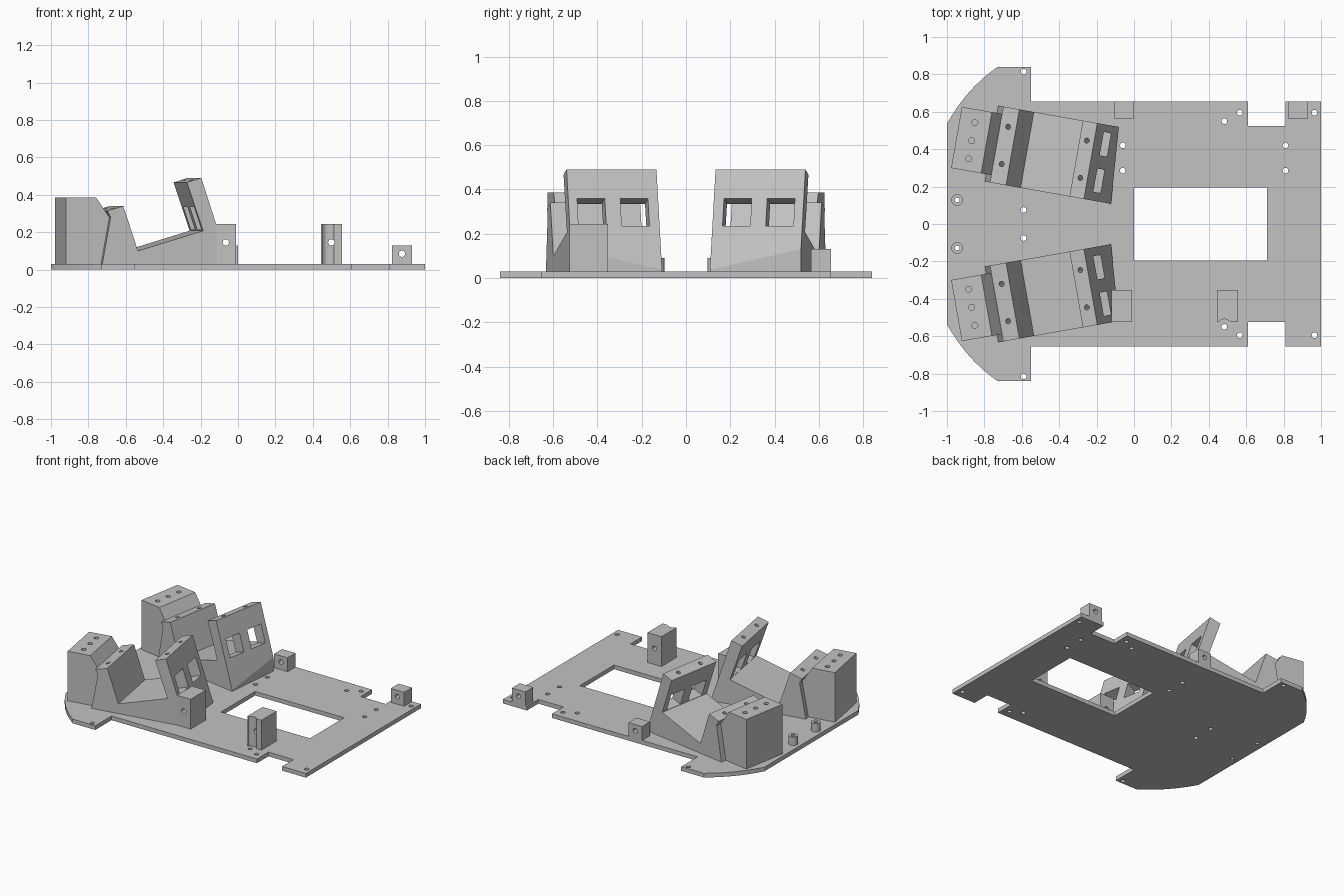
import bpy, bmesh, math
from mathutils import Matrix, Vector

if "Cube" in bpy.data.objects:
    bpy.data.objects.remove(bpy.data.objects["Cube"], do_unlink=True)

grey = bpy.data.materials.new("plain grey")
grey.use_nodes = True
grey.diffuse_color = (0.54, 0.54, 0.54, 1)
grey.node_tree.nodes["Principled BSDF"].inputs["Base Color"].default_value = grey.diffuse_color

YAW, TILT = math.radians(10), math.radians(18)
PLATE = 0.03
LEAN = Matrix.Rotation(-TILT, 4, 'Y')


def make(name, bm):
    bmesh.ops.recalc_face_normals(bm, faces=bm.faces)
    mesh = bpy.data.meshes.new(name)
    bm.to_mesh(mesh)
    bm.free()
    mesh.materials.append(grey)
    obj = bpy.data.objects.new(name, mesh)
    bpy.context.collection.objects.link(obj)
    return obj


def prism(points, offset):
    """Extrude a closed outline of 3D points."""
    bm = bmesh.new()
    face = bm.faces.new([bm.verts.new(p) for p in points])
    new = bmesh.ops.extrude_face_region(bm, geom=[face])["geom"]
    verts = [g for g in new if isinstance(g, bmesh.types.BMVert)]
    bmesh.ops.translate(bm, verts=verts, vec=offset)
    return bm


def add_box(bm, centre, size, rot=Matrix()):
    bmesh.ops.create_cube(bm, size=1, matrix=Matrix.Translation(centre) @ rot
                          @ Matrix.Diagonal((*size, 1)))


def add_rod(bm, centre, radius, length, rot=Matrix()):
    bmesh.ops.create_cone(bm, cap_ends=True, segments=20, radius1=radius, radius2=radius,
                          depth=length, matrix=Matrix.Translation(centre) @ rot)


def cut(obj, cutter_bm):
    """Subtract the cutters and bake the result."""
    cutter = make("cutter", cutter_bm)
    cutter.hide_render = True
    mod = obj.modifiers.new("cut", 'BOOLEAN')
    mod.operation, mod.solver, mod.object = 'DIFFERENCE', 'EXACT', cutter
    bpy.context.view_layer.update()
    deps = bpy.context.evaluated_depsgraph_get()
    baked = bpy.data.meshes.new_from_object(obj.evaluated_get(deps))
    obj.modifiers.clear()
    obj.data = baked
    bpy.data.objects.remove(cutter, do_unlink=True)


def place_pair(obj, name):
    """Turn a part into its place and make the mirrored twin."""
    obj.data.transform(Matrix.Rotation(-YAW, 4, 'Z'))
    twin = obj.copy()
    twin.data = obj.data.copy()
    twin.data.transform(Matrix.Diagonal((1, -1, 1, 1)))
    twin.data.flip_normals()
    bpy.context.collection.objects.link(twin)
    obj.name, twin.name = "back_" + name, "front_" + name


# Base plate: half outline with a rounded shoulder, then mirrored
half = []
for i in range(9):
    t = i / 8
    a, b, c = Vector((-1, 0.535)), Vector((-0.9, 0.72)), Vector((-0.73, 0.84))
    half.append(a * (1 - t) ** 2 + b * 2 * t * (1 - t) + c * t * t)
half += [(-0.55, 0.84), (-0.55, 0.655), (0.61, 0.655), (0.61, 0.525),
         (0.81, 0.525), (0.81, 0.655), (1, 0.655)]
outline = [(x, y, 0) for x, y in half] + [(x, -y, 0) for x, y in reversed(half)]
plate = make("base_plate", prism(outline, (0, 0, PLATE)))
holes = bmesh.new()
add_box(holes, (0.355, 0, 0), (0.71, 0.39, 0.2))
for x, y in [(-0.59, 0.815), (-0.59, 0.075), (0.565, 0.595), (0.965, 0.595), (0.483, 0.55)]:
    for s in (1, -1):
        add_rod(holes, (x, s * y, 0), 0.015, 0.2)
for x in (-0.06, 0.81):
    for y in (0.42, 0.285):
        add_rod(holes, (x, y, 0), 0.015, 0.2)
for s in (1, -1):
    add_rod(holes, (-0.945, s * 0.128, 0), 0.013, 0.2)
cut(plate, holes)

# Tilted cradles with a leaning wall at each end
V0, V1 = 0.085, 0.497
profile = [(-0.826, 0.02), (-0.779, 0.28), (-0.797, 0.315), (-0.71, 0.34), (-0.631, 0.1),
           (-0.277, 0.208), (-0.365, 0.466), (-0.287, 0.491), (-0.134, 0.02)]
bm = prism([(u, V0, z) for u, z in profile], (0, V1 - V0, 0))
# Trim the foot of the outer wall with an upright plane
edge = Vector((-0.17 + 0.14, V1 - V0, 0))
normal = Vector((edge.y, -edge.x, 0)).normalized()
res = bmesh.ops.bisect_plane(bm, geom=bm.verts[:] + bm.edges[:] + bm.faces[:],
                             plane_co=(-0.14, V0, 0), plane_no=normal, clear_outer=True)
rim = [g for g in res["geom_cut"] if isinstance(g, bmesh.types.BMEdge)]
bmesh.ops.holes_fill(bm, edges=[e for e in bm.edges if e.is_boundary])
cradle = make("cradle", bm)
windows = bmesh.new()
for v in (0.195, 0.393):
    add_box(windows, (-0.262, v, 0.285), (0.14, 0.127, 0.131), LEAN)
cut(cradle, windows)
screws = bmesh.new()
for v in (0.193, 0.395):
    for u, z in ((-0.326, 0.479), (-0.753, 0.328)):
        add_rod(screws, (u, v, z), 0.014, 0.26, LEAN)
cut(cradle, screws)
place_pair(cradle, "cradle")

# Blocks behind the cradles
profile = [(-1.015, 0.02), (-1.015, 0.387), (-0.852, 0.387), (-0.779, 0.28), (-0.826, 0.02)]
block = make("block", prism([(u, 0.125, z) for u, z in profile], (0, 0.332, 0)))
screws = bmesh.new()
for v in (0.19, 0.288, 0.386):
    add_rod(screws, (-0.932, v, 0.387), 0.016, 0.2)
cut(block, screws)
place_pair(block, "rear_block")

# Mounting posts with a cross hole
ACROSS = Matrix.Rotation(math.pi / 2, 4, 'X')
posts = [("tall_post_inner", -0.12, -0.01, -0.525, -0.353, 0.245),
         ("tall_post_outer", 0.443, 0.555, -0.525, -0.353, 0.245),
         ("short_post_inner", -0.108, 0, 0.565, 0.655, 0.13),
         ("short_post_outer", 0.823, 0.93, 0.565, 0.655, 0.13)]
for name, x0, x1, y0, y1, top in posts:
    bm = bmesh.new()
    centre = Vector(((x0 + x1) / 2, (y0 + y1) / 2, (top + 0.02) / 2))
    add_box(bm, centre, (x1 - x0, y1 - y0, top - 0.02))
    post = make(name, bm)
    holes = bmesh.new()
    hole_z = 0.145 if top > 0.2 else 0.085
    add_rod(holes, (centre.x, centre.y, hole_z), 0.017, 0.4, ACROSS)
    cut(post, holes)
    if name == "tall_post_outer":
        groove = bmesh.new()
        add_rod(groove, (0.483, -0.545, 0.15), 0.037, 0.6)
        cut(post, groove)

# Small hollow standoffs at the rear
for s, side in ((1, "back"), (-1, "front")):
    bm = bmesh.new()
    add_rod(bm, (-0.945, s * 0.128, 0.058), 0.031, 0.064)
    standoff = make(side + "_standoff", bm)
    bore = bmesh.new()
    add_rod(bore, (-0.945, s * 0.128, 0.06), 0.013, 0.2)
    cut(standoff, bore)
